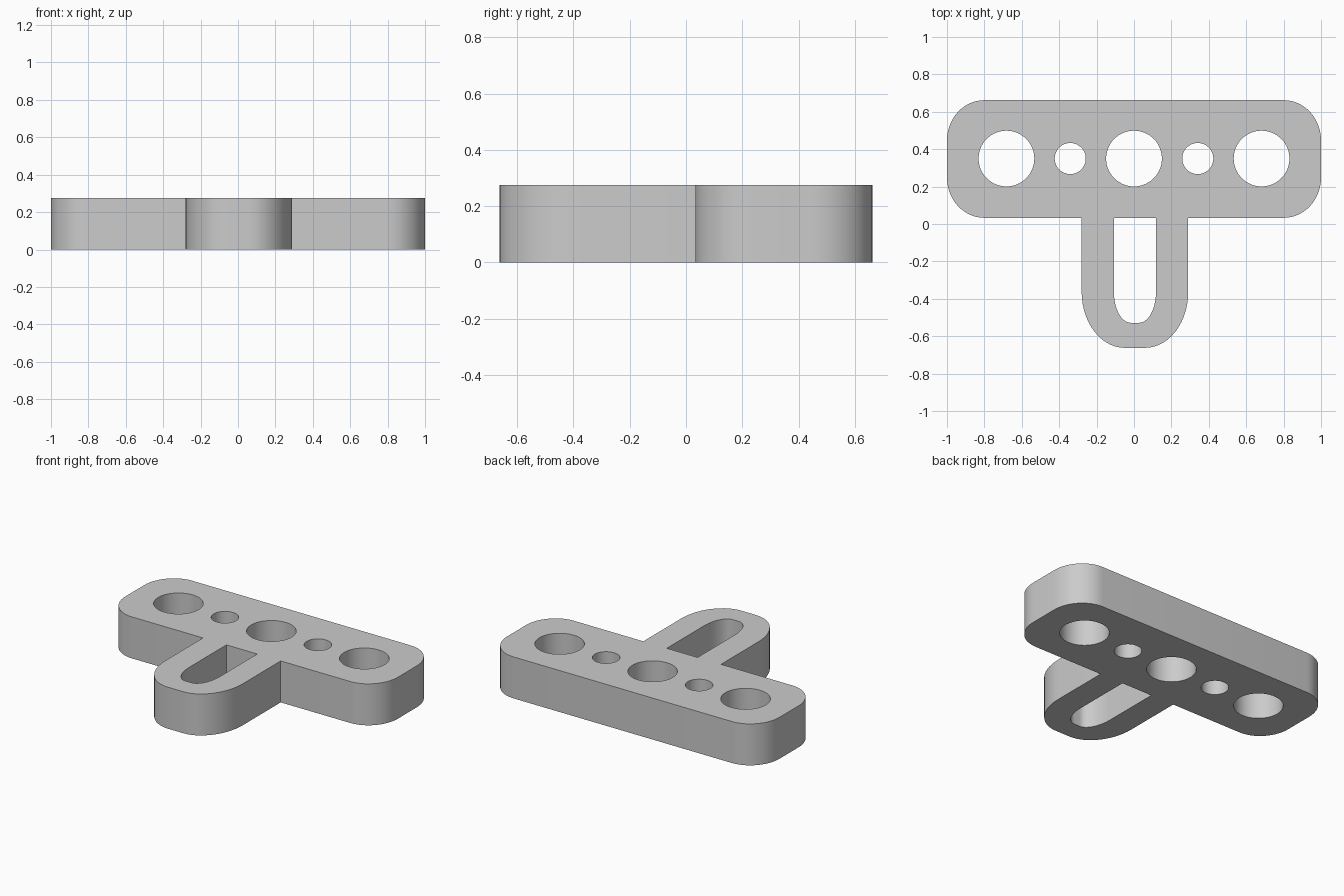
import bpy
import bmesh
from math import sin, cos, pi, radians
from mathutils import Vector

cube = bpy.data.objects.get("Cube")
if cube:
    bpy.data.objects.remove(cube, do_unlink=True)

HEIGHT = 0.275
HOLE_Y = 0.35


def rounded(corners, steps=14):
    """Closed outline from (x, y, rx, ry) corners, each rounded by a quarter ellipse."""
    outline = []
    pts = [Vector(c[:2]) for c in corners]
    for i, (x, y, rx, ry) in enumerate(corners):
        if not rx:
            outline.append(pts[i])
            continue
        u = (pts[i - 1] - pts[i]).normalized()
        v = (pts[(i + 1) % len(pts)] - pts[i]).normalized()
        a = rx if abs(u.x) > abs(u.y) else ry
        b = rx if abs(v.x) > abs(v.y) else ry
        for k in range(steps + 1):
            t = pi / 2 * k / steps
            outline.append(pts[i] + u * a * (1 - sin(t)) + v * b * (1 - cos(t)))
    return outline


def circle(x, y, r, n=64):
    return [Vector((x + r * cos(2 * pi * k / n), y + r * sin(2 * pi * k / n)))
            for k in range(n)]


# T-shaped outline: wide bar with a rounded tongue
back, front, tip = 0.662, 0.033, -0.662
bar = (0.2, 0.215)
tongue = (0.23, 0.3)
outline = rounded([
    (-1, back, *bar), (-1, front, *bar),
    (-0.28, front, 0, 0), (-0.28, tip, *tongue),
    (0.29, tip, *tongue), (0.29, front, 0, 0),
    (1, front, *bar), (1, back, *bar)])

# Slot in the tongue, square at the bar and round at the tip
slot = rounded([
    (-0.108, front, 0, 0), (-0.108, -0.528, 0.09, 0.17),
    (0.118, -0.528, 0.09, 0.17), (0.118, front, 0, 0)])

# Row of alternating large and small holes
holes = [circle(x, HOLE_Y, r) for x, r in
         ((-0.682, 0.149), (-0.341, 0.083), (0, 0.149), (0.341, 0.083), (0.682, 0.149))]

# Extruded filled profile
curve = bpy.data.curves.new("plate_profile", "CURVE")
curve.dimensions = "2D"
curve.fill_mode = "BOTH"
curve.extrude = HEIGHT / 2
for loop in [outline, slot] + holes:
    spline = curve.splines.new("POLY")
    spline.points.add(len(loop) - 1)
    for point, co in zip(spline.points, loop):
        point.co = (co.x, co.y, 0, 1)
    spline.use_cyclic_u = True

plate = bpy.data.objects.new("slotted_plate", curve)
bpy.context.collection.objects.link(plate)
bpy.ops.object.select_all(action="DESELECT")
plate.select_set(True)
bpy.context.view_layer.objects.active = plate
bpy.ops.object.convert(target="MESH")
plate = bpy.context.object
plate.name = "slotted_plate"

# Weld caps to walls and stand the plate on the ground
bm = bmesh.new()
bm.from_mesh(plate.data)
bmesh.ops.remove_doubles(bm, verts=bm.verts, dist=0.0001)
bmesh.ops.recalc_face_normals(bm, faces=bm.faces)
bmesh.ops.translate(bm, verts=bm.verts, vec=(0, 0, HEIGHT / 2))
bm.to_mesh(plate.data)
bm.free()
bpy.ops.object.shade_smooth_by_angle(angle=radians(30))

# Grey material
grey = bpy.data.materials.new("plain_grey")
grey.use_nodes = True
colour = (0.6, 0.6, 0.6, 1)
grey.diffuse_color = colour
grey.node_tree.nodes["Principled BSDF"].inputs["Base Color"].default_value = colour
plate.data.materials.clear()
plate.data.materials.append(grey)
